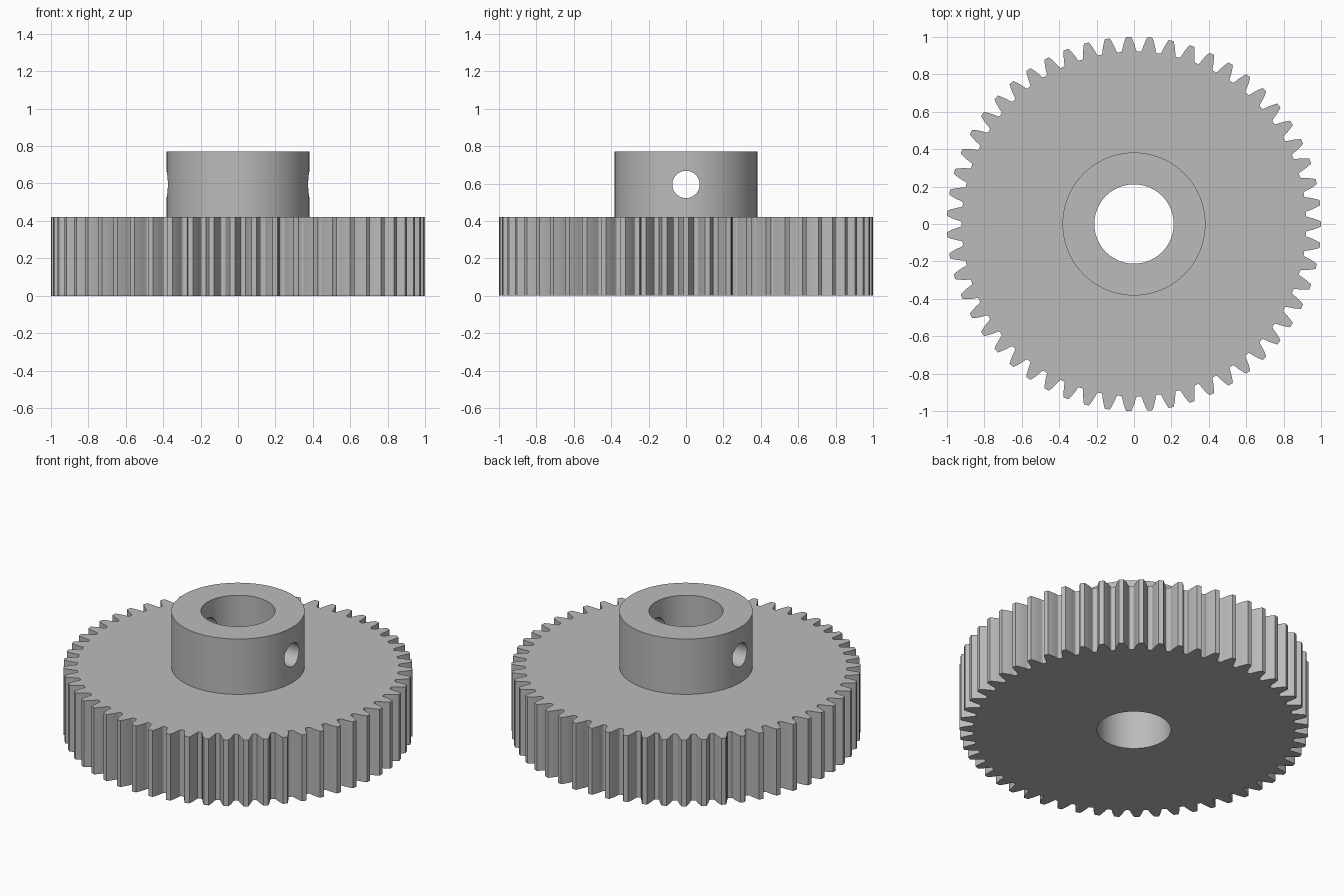
import bpy
import bmesh
from math import acos, cos, sin, pi, radians, tan

cube = bpy.data.objects.get("Cube")
if cube:
    bpy.data.objects.remove(cube, do_unlink=True)

# Main dimensions
TEETH = 55
TIP_R = 1.0
MODULE = 2 * TIP_R / (TEETH + 2)
PITCH_R = MODULE * TEETH / 2
ROOT_R = PITCH_R - 1.25 * MODULE
PRESSURE = radians(20)
BASE_R = PITCH_R * cos(PRESSURE)
GEAR_TOP, HUB_TOP = 0.42, 0.77
HUB_R, BORE_R, PIN_R = 0.382, 0.212, 0.073

steel = bpy.data.materials.new("grey steel")
steel.use_nodes = True
grey = (0.5, 0.5, 0.5, 1)
steel.diffuse_color = grey
steel.node_tree.nodes["Principled BSDF"].inputs["Base Color"].default_value = grey


def half_angle(r):
    """Half the angular width of an involute tooth at radius r."""
    a = acos(BASE_R / r)
    return pi / (2 * TEETH) + (tan(PRESSURE) - PRESSURE) - (tan(a) - a)


def prism(name, outline, z0, z1):
    """Extrude a closed flat outline straight up."""
    bm = bmesh.new()
    face = bm.faces.new([bm.verts.new((x, y, z0)) for x, y in outline])
    up = bmesh.ops.extrude_face_region(bm, geom=[face])["geom"]
    verts = [g for g in up if isinstance(g, bmesh.types.BMVert)]
    bmesh.ops.translate(bm, verts=verts, vec=(0, 0, z1 - z0))
    bmesh.ops.recalc_face_normals(bm, faces=bm.faces)
    mesh = bpy.data.meshes.new(name)
    bm.to_mesh(mesh)
    bm.free()
    mesh.materials.append(steel)
    obj = bpy.data.objects.new(name, mesh)
    bpy.context.collection.objects.link(obj)
    return obj


def circle(r, n):
    return [(r * cos(2 * pi * i / n), r * sin(2 * pi * i / n)) for i in range(n)]


# Tooth flank as (radius, angle), from the root fillet out to the tip
low = ROOT_R + 0.25 * MODULE
radii = [low + (TIP_R - low) * i / 6 for i in range(7)]
root_half = half_angle(ROOT_R)
flank = [(ROOT_R, root_half + 0.007),
         (ROOT_R + 0.07 * MODULE, root_half + 0.002)]
flank += [(r, half_angle(r)) for r in radii]
tooth = [(r, -a) for r, a in flank] + [(r, a) for r, a in reversed(flank)]
outline = [(r * cos(a + 2 * pi * k / TEETH), r * sin(a + 2 * pi * k / TEETH))
           for k in range(TEETH) for r, a in tooth]

# Toothed wheel, hub, and the cutters for the bore and cross hole
gear = prism("spur_gear_with_hub", outline, 0, GEAR_TOP)
hub = prism("hub", circle(HUB_R, 96), GEAR_TOP - 0.1, HUB_TOP)
bore = prism("bore_cutter", circle(BORE_R, 96), -0.1, HUB_TOP + 0.1)
pin = prism("cross_hole_cutter", circle(PIN_R, 48), -0.6, 0.6)
pin.rotation_euler.y = pi / 2
pin.location.z = (GEAR_TOP + HUB_TOP) / 2

bpy.context.view_layer.objects.active = gear
for part, operation in ((hub, "UNION"), (bore, "DIFFERENCE"), (pin, "DIFFERENCE")):
    part.hide_render = True
    mod = gear.modifiers.new(part.name, "BOOLEAN")
    mod.operation = operation
    mod.solver = "EXACT"
    mod.object = part
    bpy.ops.object.modifier_apply(modifier=mod.name)
    bpy.data.objects.remove(part, do_unlink=True)

# Smooth the round walls, keep the rims crisp
for obj in bpy.context.selected_objects:
    obj.select_set(False)
gear.select_set(True)
bpy.ops.object.shade_smooth_by_angle(angle=radians(25))
